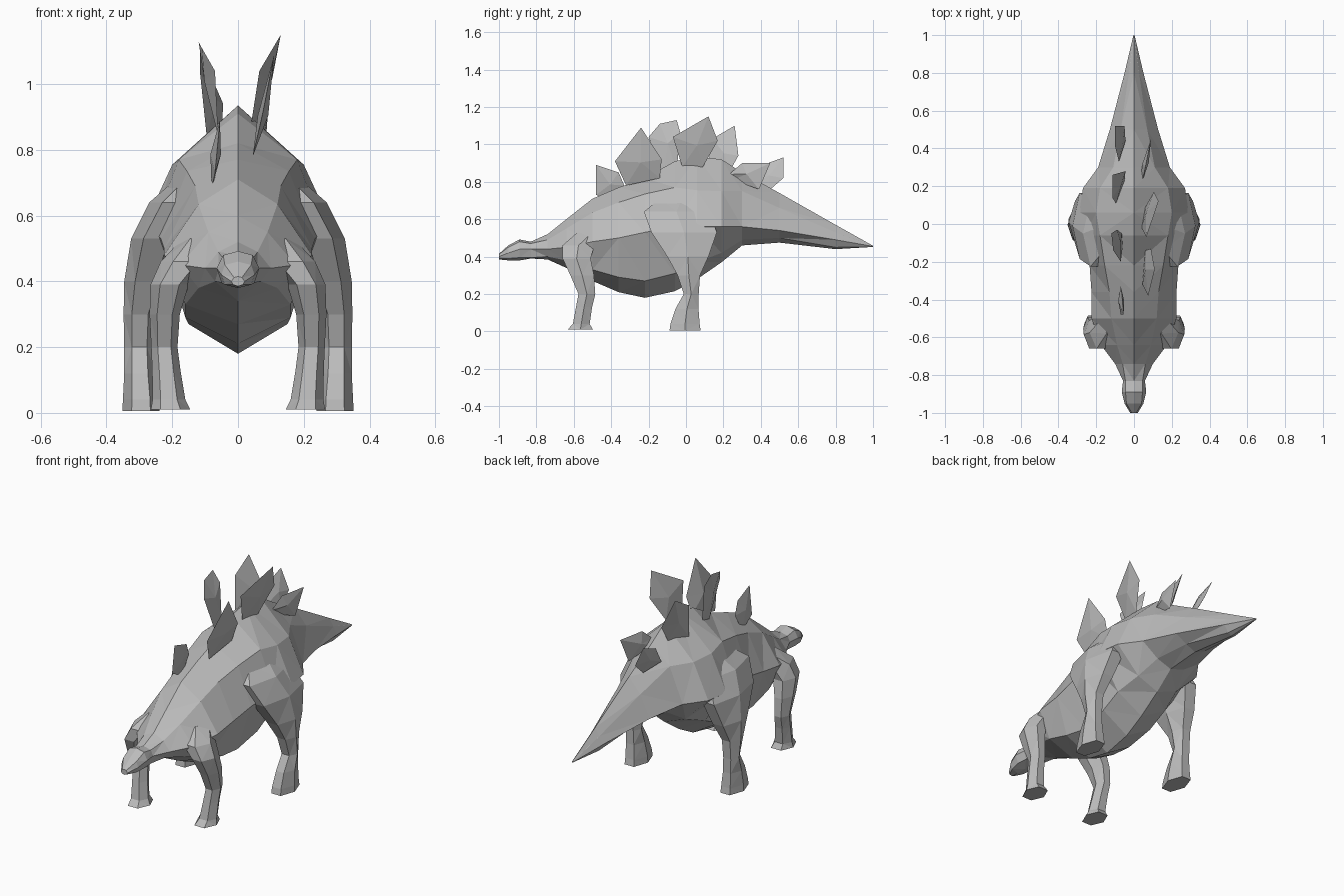
import bpy, bmesh, math

grey = bpy.data.materials.new("stone_grey")
grey.diffuse_color = (0.5, 0.5, 0.5, 1)


def finish(name, bm, mirror=False):
    """Turn a bmesh into a flat shaded object."""
    bmesh.ops.recalc_face_normals(bm, faces=bm.faces)
    bmesh.ops.triangulate(bm, faces=bm.faces)
    mesh = bpy.data.meshes.new(name)
    bm.to_mesh(mesh)
    bm.free()
    mesh.materials.append(grey)
    ob = bpy.data.objects.new(name, mesh)
    bpy.context.collection.objects.link(ob)
    if mirror:
        ob.modifiers.new("mirror", 'MIRROR').use_mirror_merge = False
    return ob


def loft(name, rings, mirror=False):
    """Skin a series of closed rings and cap both ends."""
    bm = bmesh.new()
    rows = [[bm.verts.new(p) for p in r] for r in rings]
    n = len(rows[0])
    for a, b in zip(rows, rows[1:]):
        for i in range(n):
            j = (i + 1) % n
            bm.faces.new((a[i], a[j], b[j], b[i]))
    bm.faces.new(rows[0])
    bm.faces.new(rows[-1])
    return finish(name, bm, mirror)


# Body from snout to tail tip: y, top z, upper x z, side x z, lower x z, bottom z
stations = [
    (-1.00, .415, .012, .412, .02, .40, .015, .39, .385),
    (-.95, .46, .04, .45, .05, .42, .04, .39, .38),
    (-.89, .492, .045, .48, .065, .44, .05, .395, .38),
    (-.83, .48, .045, .47, .058, .44, .045, .395, .39),
    (-.74, .52, .06, .49, .10, .44, .07, .40, .385),
    (-.64, .60, .09, .55, .175, .45, .12, .38, .34),
    (-.50, .71, .12, .635, .225, .48, .16, .33, .27),
    (-.36, .77, .13, .69, .225, .50, .16, .29, .21),
    (-.22, .82, .155, .735, .235, .53, .15, .27, .18),
    (-.06, .91, .18, .77, .26, .56, .16, .31, .215),
    (.06, .935, .20, .755, .29, .56, .16, .37, .28),
    (.19, .92, .18, .75, .27, .56, .13, .42, .37),
    (.30, .85, .11, .75, .19, .56, .09, .49, .46),
    (.50, .74, .07, .66, .128, .54, .06, .50, .475),
    (.80, .57, .027, .53, .05, .49, .025, .45, .44),
    (1.0, .458, .002, .457, .003, .455, .002, .453, .452),
]
rings = []
for y, zt, x1, z1, x2, z2, x3, z3, zb in stations:
    half = [(x1, z1), (x2, z2), (x3, z3)]
    section = [(0, zt)] + half + [(0, zb)] + [(-x, z) for x, z in reversed(half)]
    rings.append([(x, y, z) for x, z in section])
loft("body", rings)


def leg(name, levels):
    """Six-sided limb from levels of centre x, centre y, z, half width, half depth."""
    out = []
    for cx, cy, z, rx, ry in levels:
        out.append([(cx + rx * math.cos(k * math.pi / 3),
                     cy + ry / .866 * math.sin(k * math.pi / 3), z) for k in range(6)])
    loft(name, out, mirror=True)


# Hind legs with broad thighs blending into the hips
leg("hind_legs", [
    (.295, -.005, .005, .057, .083), (.295, -.005, .04, .055, .078),
    (.298, .005, .12, .048, .062), (.30, .028, .20, .046, .04),
    (.298, .015, .30, .05, .06), (.28, .01, .40, .066, .11),
    (.25, -.01, .53, .075, .175), (.19, -.05, .64, .08, .175),
    (.13, -.02, .71, .06, .12)])

# Front legs with shoulders sunk into the chest
leg("front_legs", [
    (.205, -.565, .01, .06, .068), (.21, -.56, .04, .05, .045),
    (.218, -.545, .13, .043, .043), (.224, -.53, .20, .04, .045),
    (.223, -.555, .30, .046, .063), (.208, -.585, .39, .058, .075),
    (.16, -.575, .46, .075, .085), (.12, -.50, .53, .05, .08)])


def plate(name, outline, t=.016):
    """Thin back plate: outline points with a raised middle on both sides."""
    bm = bmesh.new()
    mid = [sum(p[i] for p in outline) / len(outline) for i in range(3)]
    rim = [bm.verts.new(p) for p in outline]
    for s in (-t, t):
        c = bm.verts.new((mid[0] + s, mid[1], mid[2]))
        for i, v in enumerate(rim):
            bm.faces.new((v, rim[(i + 1) % len(rim)], c))
    finish(name, bm)


# Staggered back plates, left and right of the spine
plates = [
    [(-.07, -.48, .73), (-.055, -.48, .89), (-.065, -.36, .85), (-.07, -.33, .78), (-.08, -.38, .68)],
    [(.045, -.32, .78), (.075, -.38, .91), (.11, -.24, 1.09), (.09, -.13, .92), (.06, -.14, .82)],
    [(-.06, -.12, .84), (-.07, -.20, 1.04), (-.11, -.14, 1.11), (-.12, -.05, 1.13), (-.09, -.03, 1.06), (-.065, -.05, .86)],
    [(.04, -.02, .88), (.065, -.07, 1.04), (.13, .12, 1.15), (.105, .17, 1.02), (.06, .09, .88)],
    [(-.095, .11, .84), (-.115, .14, 1.03), (-.115, .26, 1.10), (-.045, .28, .94), (-.05, .23, .85)],
    [(.035, .25, .81), (.045, .23, .84), (.06, .30, .90), (.09, .45, .90), (.08, .39, .76)],
    [(-.08, .33, .78), (-.10, .41, .89), (-.10, .52, .93), (-.05, .52, .82), (-.045, .44, .75)],
]
for i, outline in enumerate(plates):
    plate("back_plate_%d" % (i + 1), outline)
